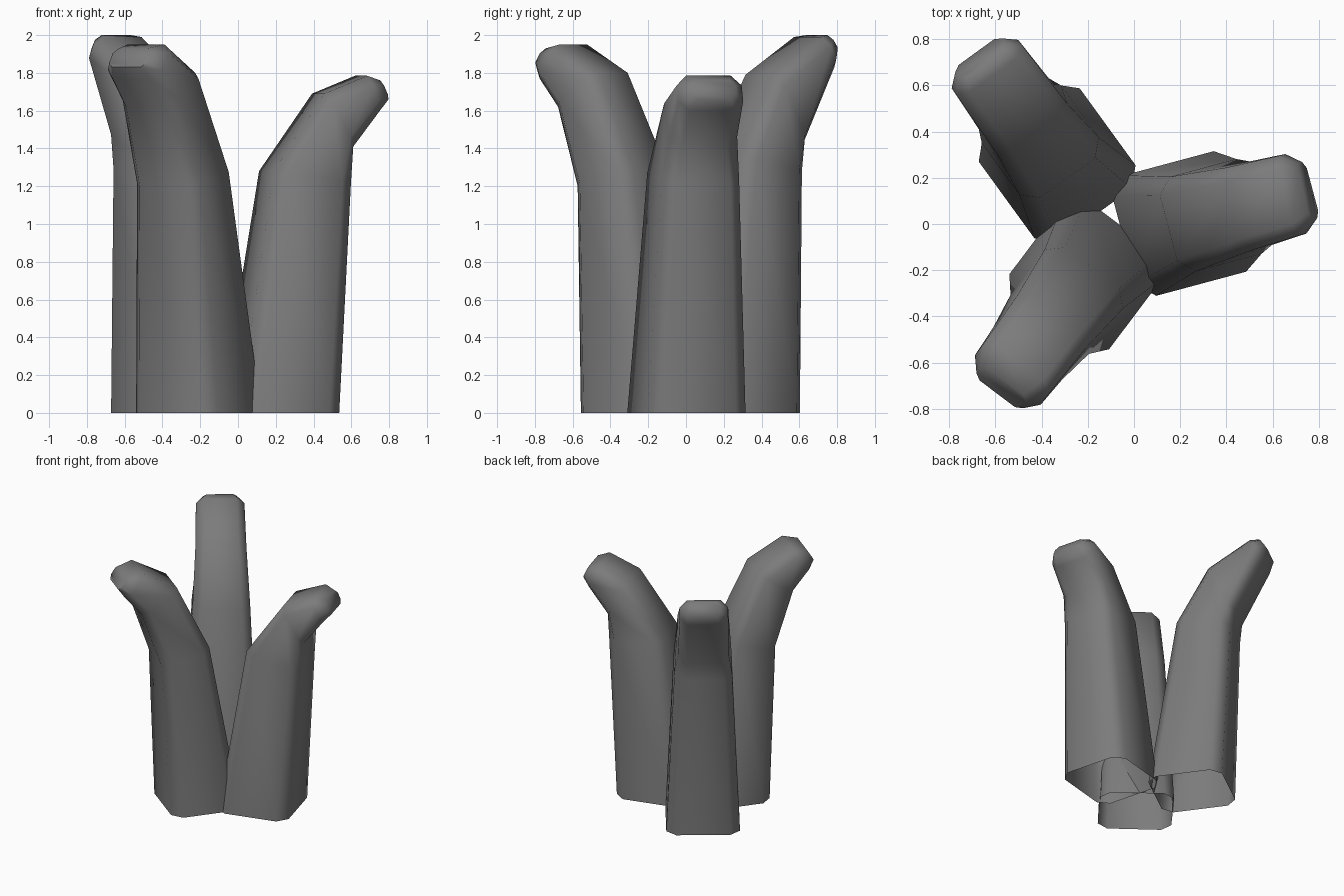
import bpy, bmesh, math
from mathutils import Vector

cube = bpy.data.objects.get("Cube")
if cube:
    bpy.data.objects.remove(cube, do_unlink=True)

grey = bpy.data.materials.new("dark_grey")
grey.use_nodes = True
color = (0.2, 0.2, 0.2, 1)
grey.diffuse_color = color
grey.node_tree.nodes["Principled BSDF"].inputs["Base Color"].default_value = color

# Half width and corner cut of each ring, from the base to the tip
WIDTHS = [0.27, 0.212, 0.187, 0.178, 0.125]
CUTS = [0.072, 0.065, 0.06, 0.055, 0.03]


def ring(bm, inner, outer, half, cut, place):
    """Box-like section with cut corners between an inner and an outer point."""
    a, b = Vector(inner), Vector(outer)
    d = (b - a).normalized() * cut
    side = half - cut
    section = [(a, side), (a + d, half), (b - d, half), (b, side),
               (b, -side), (b - d, -half), (a + d, -half), (a, -side)]
    return [bm.verts.new(place(p.x, v, p.y)) for p, v in section]


def stalk(name, angle, offset, profile):
    """Hollow stalk, open below; profile rows are inner and outer (reach, height)."""
    t = math.radians(angle)

    def place(u, v, z):
        v += offset
        return (u * math.cos(t) - v * math.sin(t),
                u * math.sin(t) + v * math.cos(t), z)

    bm = bmesh.new()
    rings = [ring(bm, p[:2], p[2:], w, c, place)
             for p, w, c in zip(profile, WIDTHS, CUTS)]
    for low, high in zip(rings, rings[1:]):
        for i in range(8):
            j = (i + 1) % 8
            bm.faces.new((low[i], low[j], high[j], high[i]))
    bm.faces.new(rings[-1])
    bmesh.ops.recalc_face_normals(bm, faces=bm.faces)
    # Make sure the end cap faces up and outward
    bm.faces.ensure_lookup_table()
    cap = bm.faces[-1]
    if cap.normal.dot(Vector((math.cos(t), math.sin(t), 0.5))) < 0:
        bmesh.ops.reverse_faces(bm, faces=bm.faces)
    mesh = bpy.data.meshes.new(name)
    bm.to_mesh(mesh)
    bm.free()
    mesh.materials.append(grey)
    obj = bpy.data.objects.new(name, mesh)
    bpy.context.collection.objects.link(obj)
    bpy.ops.object.select_all(action='DESELECT')
    obj.select_set(True)
    bpy.context.view_layer.objects.active = obj
    bpy.ops.object.shade_smooth_by_angle(angle=math.radians(60))


# Three stalks leaning outward, each with a bent blunt tip
stalk("left_stalk", 15, -0.055, [
    (-0.06, 0, 0.487, 0), (0.14, 1.28, 0.565, 1.22), (0.425, 1.69, 0.583, 1.41),
    (0.66, 1.785, 0.73, 1.6), (0.74, 1.76, 0.785, 1.66)])
stalk("front_stalk", 233, -0.03, [
    (0.04, 0, 0.57, 0), (0.26, 1.29, 0.63, 1.2), (0.505, 1.8, 0.775, 1.62),
    (0.77, 1.95, 0.9, 1.77), (0.88, 1.93, 0.943, 1.83)])
stalk("back_stalk", 126, 0.115, [
    (0.13, 0, 0.685, 0), (0.33, 1.35, 0.735, 1.28), (0.565, 1.79, 0.755, 1.42),
    (0.88, 1.99, 0.965, 1.83), (0.94, 2.0, 1.003, 1.91)])
